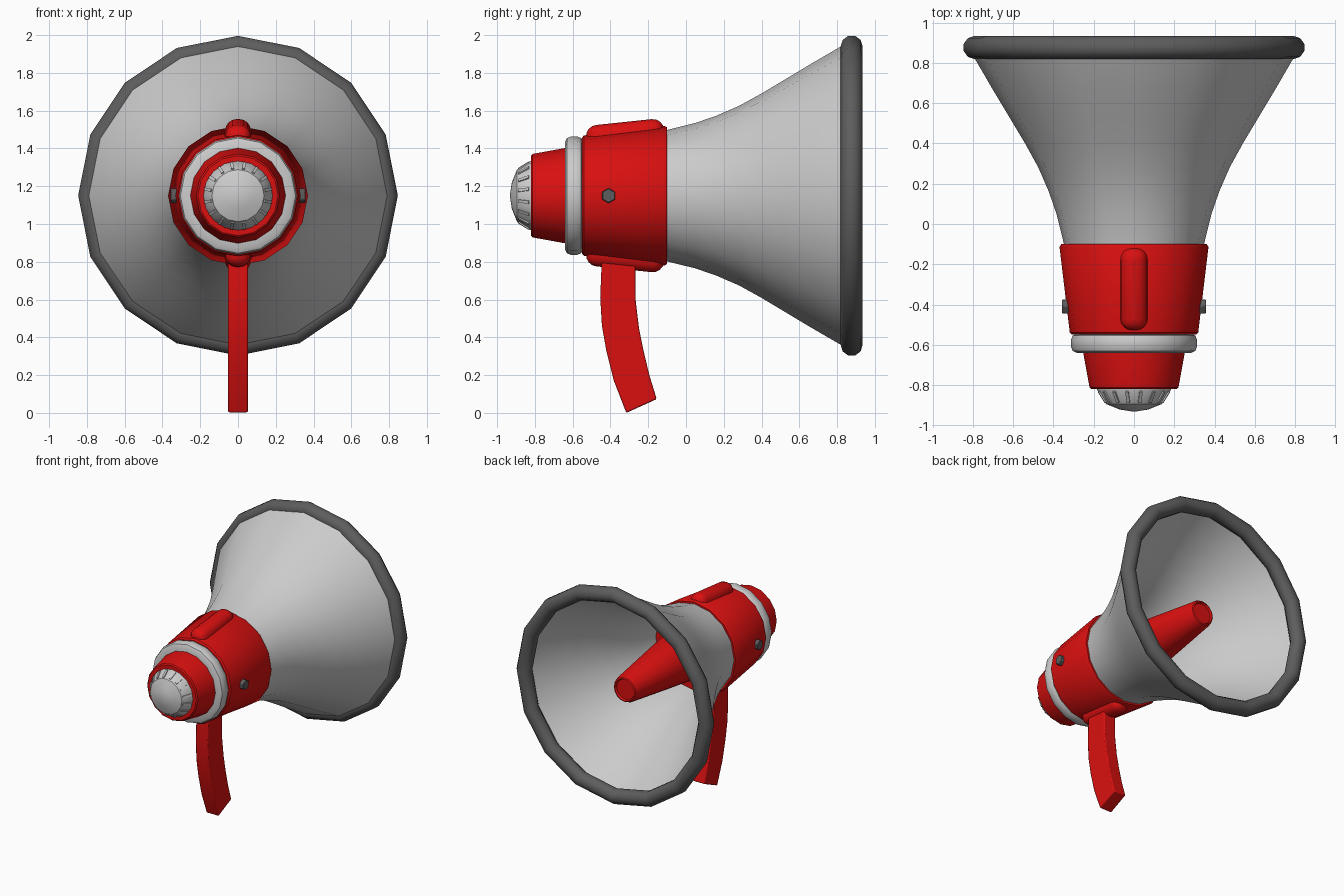
import bpy, bmesh
from math import sin, cos, pi, radians
from mathutils import Matrix, Vector

if "Cube" in bpy.data.objects:
    bpy.data.objects.remove(bpy.data.objects["Cube"])

AXIS_Z, SIDES = 1.15, 16


def material(name, rgb):
    m = bpy.data.materials.new(name)
    m.diffuse_color = (*rgb, 1)
    m.use_nodes = True
    m.node_tree.nodes["Principled BSDF"].inputs["Base Color"].default_value = m.diffuse_color
    return m


RED = material("red_plastic", (0.7, 0.005, 0.005))
DARK = material("dark_rubber", (0.11, 0.11, 0.11))


def finish(name, bm, mat=None, angle=35, bevel=0, segments=2):
    bmesh.ops.recalc_face_normals(bm, faces=bm.faces)
    me = bpy.data.meshes.new(name)
    bm.to_mesh(me)
    bm.free()
    me.shade_smooth()
    me.set_sharp_from_angle(angle=radians(angle))
    ob = bpy.data.objects.new(name, me)
    bpy.context.collection.objects.link(ob)
    if mat:
        me.materials.append(mat)
    if bevel:
        mod = ob.modifiers.new("Bevel", "BEVEL")
        mod.width, mod.segments = bevel, segments
    return ob


def revolve(name, profile, mat=None, closed=False, angle=35):
    """Turn a (y, radius) profile around the horn axis."""
    bm = bmesh.new()
    rings = []
    for y, r in profile:
        if r == 0:
            rings.append([bm.verts.new((0, y, AXIS_Z))] * SIDES)
        else:
            rings.append([bm.verts.new((r * sin(2 * pi * i / SIDES), y,
                                        AXIS_Z + r * cos(2 * pi * i / SIDES)))
                          for i in range(SIDES)])
    pairs = list(zip(rings, rings[1:]))
    if closed:
        pairs.append((rings[-1], rings[0]))
    for a, b in pairs:
        for i in range(SIDES):
            j = (i + 1) % SIDES
            bm.faces.new(list(dict.fromkeys((a[i], a[j], b[j], b[i]))))
    return finish(name, bm, mat, angle)


# Flared horn, a thin double wall
flare = [(-0.13, 0.343), (-0.1, 0.348), (0.05, 0.385), (0.16, 0.423), (0.28, 0.475),
         (0.4, 0.541), (0.52, 0.613), (0.66, 0.697), (0.82, 0.79), (0.87, 0.815)]
revolve("horn", flare + [(y, r - 0.015) for y, r in reversed(flare)], closed=True)

# Rounded rim around the mouth
revolve("horn_rim", [(0.877 + 0.058 * cos(pi * k / 5), 0.791 + 0.058 * sin(pi * k / 5))
                     for k in range(10)], DARK, closed=True, angle=40)

# Inner speaker cone with a dished tip
revolve("inner_cone", [(-0.12, 0.215), (0.3, 0.162), (0.74, 0.103), (0.76, 0.095),
                       (0.765, 0.085), (0.75, 0.078), (0.75, 0)], RED)

# Main body
revolve("body", [(-0.55, 0), (-0.55, 0.308), (-0.54, 0.319), (-0.115, 0.37),
                 (-0.1, 0.362), (-0.1, 0)], RED)

# Collar ring and rear housing
revolve("collar_ring", [(-0.64, 0.23), (-0.64, 0.285), (-0.63, 0.305), (-0.61, 0.313),
                        (-0.575, 0.313), (-0.555, 0.305), (-0.545, 0.285),
                        (-0.545, 0.23)], closed=True)
revolve("rear_housing", [(-0.82, 0), (-0.82, 0.212), (-0.812, 0.221), (-0.63, 0.254),
                         (-0.6, 0.254), (-0.6, 0)], RED)

# Rear knob with grip ribs
revolve("rear_knob", [(-0.8, 0), (-0.8, 0.183), (-0.825, 0.183), (-0.895, 0.138),
                      (-0.922, 0.07), (-0.933, 0)])
bm = bmesh.new()
for i in range(SIDES):
    m = (Matrix.Translation((0, 0, AXIS_Z))
         @ Matrix.Rotation(2 * pi * (i + 0.5) / SIDES, 4, "Y")
         @ Matrix.Translation((0, -0.858, 0.159)) @ Matrix.Rotation(radians(32.7), 4, "X")
         @ Matrix.Diagonal((0.016, 0.065, 0.014, 1)))
    bmesh.ops.create_cube(bm, size=1, matrix=m)
finish("knob_ribs", bm)

# Rounded ridges above and below the body
tilt = math_tilt = radians(6)
for name, s in (("top_ridge", 1), ("bottom_ridge", -1)):
    bm = bmesh.new()
    m = (Matrix.Translation((0, -0.322, AXIS_Z + s * 0.325))
         @ Matrix.Rotation(s * tilt, 4, "X") @ Matrix.Diagonal((0.136, 0.415, 0.13, 1)))
    bmesh.ops.create_cube(bm, size=1, matrix=m)
    finish(name, bm, RED, bevel=0.06, segments=4)

# Hexagonal pivot screws on both sides
for name, s in (("right_screw", 1), ("left_screw", -1)):
    bm = bmesh.new()
    m = (Matrix.Translation((s * 0.335, -0.41, AXIS_Z))
         @ Matrix.Rotation(pi / 2, 4, "X") @ Matrix.Rotation(pi / 2, 4, "Y"))
    bmesh.ops.create_cone(bm, cap_ends=True, segments=6, radius1=0.04, radius2=0.04,
                          depth=0.046, matrix=m)
    finish(name, bm, DARK, bevel=0.004, segments=1)

# Curved pistol grip: (back y, z, front y, z) stations
grip = [(-0.44, 0.86, -0.265, 0.86), (-0.448, 0.76, -0.268, 0.76), (-0.454, 0.61, -0.266, 0.59),
        (-0.445, 0.46, -0.249, 0.45), (-0.422, 0.33, -0.225, 0.33), (-0.382, 0.17, -0.194, 0.2),
        (-0.316, 0.0, -0.155, 0.073)]
bm = bmesh.new()
rings = [[bm.verts.new(p) for p in ((-0.053, a, b), (0.053, a, b), (0.053, c, d), (-0.053, c, d))]
         for a, b, c, d in grip]
for p, q in zip(rings, rings[1:]):
    for i in range(4):
        j = (i + 1) % 4
        bm.faces.new((p[i], p[j], q[j], q[i]))
bm.faces.new(rings[0])
bm.faces.new(rings[-1])
ob = finish("handle", bm, RED, bevel=0.008, segments=2)
ob.modifiers["Bevel"].limit_method = "ANGLE"
